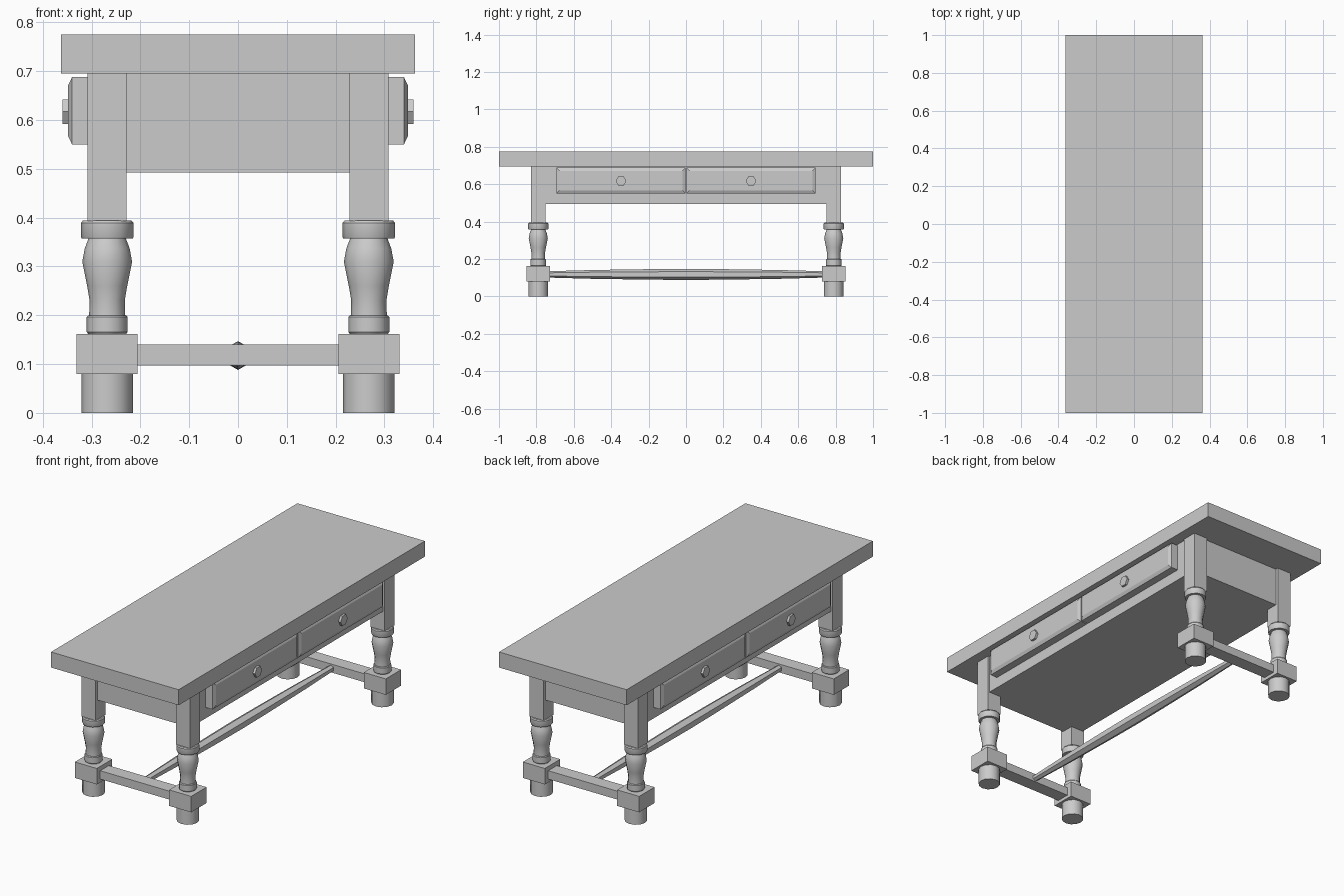
import bpy, bmesh, math
from mathutils import Vector

if "Cube" in bpy.data.objects:
    bpy.data.objects.remove(bpy.data.objects["Cube"])

LEG_X, LEG_Y = 0.268, 0.79


def finish(name, bm, smooth=False):
    bmesh.ops.recalc_face_normals(bm, faces=bm.faces)
    me = bpy.data.meshes.new(name)
    bm.to_mesh(me)
    bm.free()
    ob = bpy.data.objects.new(name, me)
    bpy.context.collection.objects.link(ob)
    if smooth:
        bpy.ops.object.select_all(action='DESELECT')
        ob.select_set(True)
        bpy.context.view_layer.objects.active = ob
        bpy.ops.object.shade_smooth_by_angle(angle=math.radians(35))
    return ob


def box(name, lo, hi):
    bm = bmesh.new()
    bmesh.ops.create_cube(bm, size=1)
    for v in bm.verts:
        v.co = Vector([lo[i] + (v.co[i] + 0.5) * (hi[i] - lo[i]) for i in range(3)])
    return finish(name, bm)


def loft(name, rings, smooth=False):
    """Skin a list of point rings and cap both ends."""
    bm = bmesh.new()
    loops = [[bm.verts.new(p) for p in ring] for ring in rings]
    n = len(loops[0])
    for a, b in zip(loops, loops[1:]):
        for i in range(n):
            j = (i + 1) % n
            bm.faces.new((a[i], a[j], b[j], b[i]))
    bm.faces.new(loops[0])
    bm.faces.new(loops[-1])
    return finish(name, bm, smooth)


def turned(name, cx, cy, profile, sides=12):
    """Upright turned part from (radius, z) pairs."""
    angles = [2 * math.pi * i / sides for i in range(sides)]
    return loft(name, [[(cx + r * math.cos(a), cy + r * math.sin(a), z) for a in angles]
                       for r, z in profile], True)


# Table top and drawer case
box("table_top", (-0.3625, -1, 0.695), (0.3625, 1, 0.775))
box("drawer_case", (-0.30, -0.815, 0.493), (0.30, 0.815, 0.695))

FOOT = [(0.053, 0), (0.053, 0.08)]
LOWER_COLLAR = [(0.039, 0.162), (0.042, 0.166), (0.042, 0.196), (0.039, 0.2)]
BALUSTER = [(0.037, 0.2), (0.036, 0.23), (0.041, 0.26), (0.051, 0.31),
            (0.046, 0.337), (0.038, 0.358)]
UPPER_COLLAR = [(0.052, 0.357), (0.054, 0.361), (0.054, 0.389), (0.05, 0.394)]

# Four legs: foot, block, turned middle, square post
for sx in (-1, 1):
    for sy in (-1, 1):
        x, y = sx * LEG_X, sy * LEG_Y
        turned("leg_foot", x, y, FOOT)
        box("leg_block", (x - 0.0625, y - 0.0625, 0.08), (x + 0.0625, y + 0.0625, 0.162))
        turned("leg_lower_collar", x, y, LOWER_COLLAR)
        turned("leg_baluster", x, y, BALUSTER)
        turned("leg_upper_collar", x, y, UPPER_COLLAR)
        box("leg_post", (x - 0.04, y - 0.04, 0.393), (x + 0.04, y + 0.04, 0.695))

# Short stretchers at both ends
for sy in (-1, 1):
    y = sy * LEG_Y
    box("end_stretcher", (-0.21, y - 0.035, 0.097), (0.21, y + 0.035, 0.14))

# Long hexagonal stretcher, thickest in the middle
rings = []
for y, r in ((-0.77, 0.016), (-0.5, 0.0235), (-0.2, 0.028), (0, 0.0295),
             (0.2, 0.028), (0.5, 0.0235), (0.77, 0.016)):
    rings.append([(r * math.sin(math.pi * i / 3), y, 0.1175 + r * math.cos(math.pi * i / 3))
                  for i in range(6)])
loft("long_stretcher", rings)

# Drawers with chamfered fronts and hexagonal knobs on both long sides
for sx in (-1, 1):
    for cy in (-0.3475, 0.3475):
        rings = []
        for x, inset in ((0.29, 0), (0.34, 0), (0.348, 0.017)):
            hy, hz = 0.345 - inset, 0.069 - inset
            rings.append([(sx * x, cy + a * hy, 0.619 + b * hz)
                          for a, b in ((-1, -1), (1, -1), (1, 1), (-1, 1))])
        loft("drawer_front", rings)
        loft("drawer_knob", [[(sx * x, cy + 0.0285 * math.cos(math.pi * i / 3),
                               0.617 + 0.0285 * math.sin(math.pi * i / 3)) for i in range(6)]
                             for x in (0.345, 0.36)])
